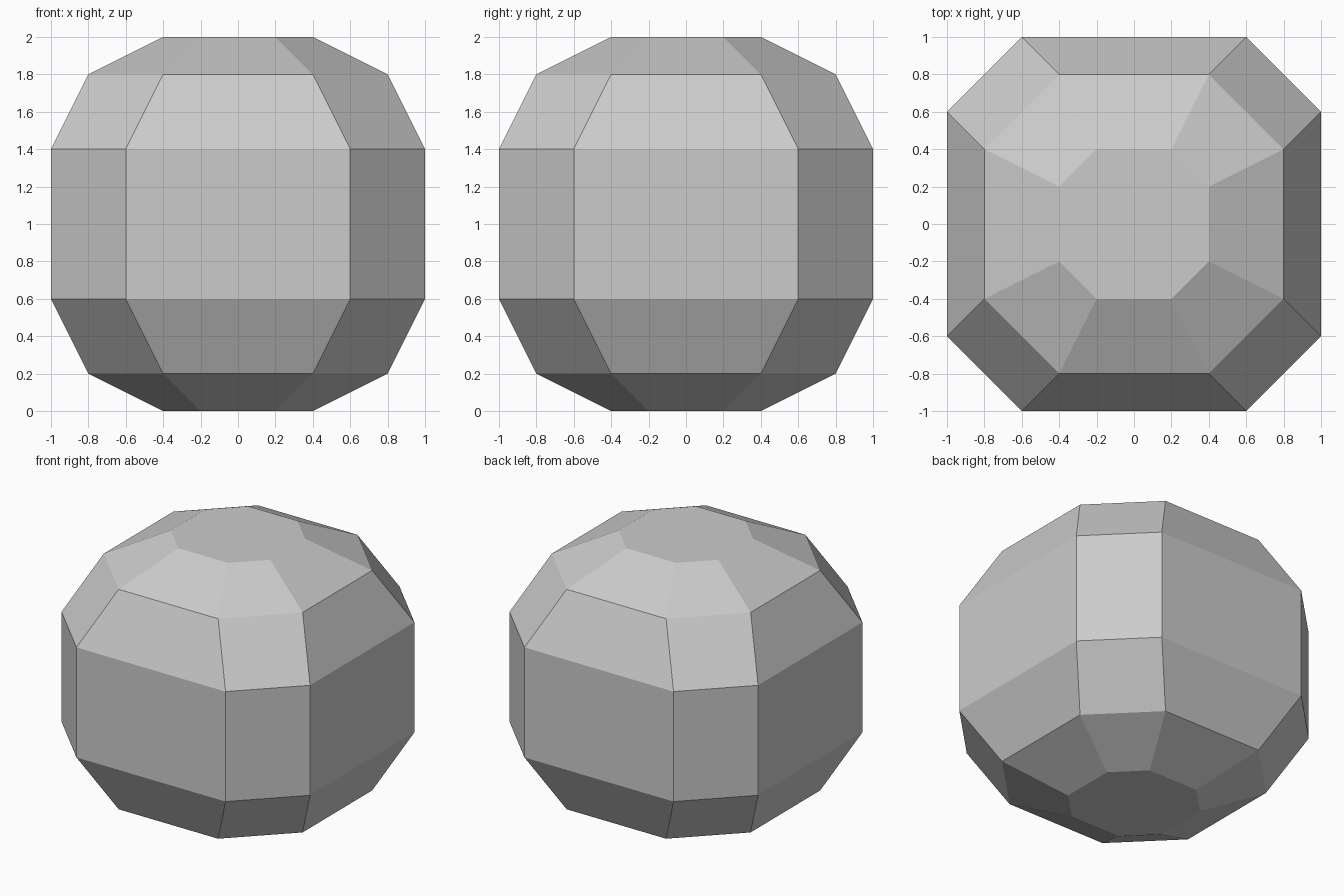
import bpy, bmesh

if "Cube" in bpy.data.objects:
    bpy.data.objects.remove(bpy.data.objects["Cube"])

# Each level: height, half width, half length of the straight side
LEVELS = [(0.0, 0.4, 0.2), (0.2, 0.8, 0.4), (0.6, 1.0, 0.6),
          (1.4, 1.0, 0.6), (1.8, 0.8, 0.4), (2.0, 0.4, 0.2)]


def octagon(bm, z, w, s):
    """Square with cut corners, counter-clockwise."""
    ring = []
    x, y = (w, -s), (w, s)
    for _ in range(4):
        ring += [bm.verts.new((*x, z)), bm.verts.new((*y, z))]
        x, y = (-x[1], x[0]), (-y[1], y[0])
    return ring


# Faceted ball: octagonal rings joined by flat bands and closed by caps
bm = bmesh.new()
rings = [octagon(bm, *level) for level in LEVELS]
for low, high in zip(rings, rings[1:]):
    for i in range(8):
        j = (i + 1) % 8
        bm.faces.new((low[i], low[j], high[j], high[i]))
bm.faces.new(rings[0][::-1])
bm.faces.new(rings[-1])

mesh = bpy.data.meshes.new("faceted_ball")
bm.to_mesh(mesh)
bm.free()
bpy.context.collection.objects.link(bpy.data.objects.new("faceted_ball", mesh))
